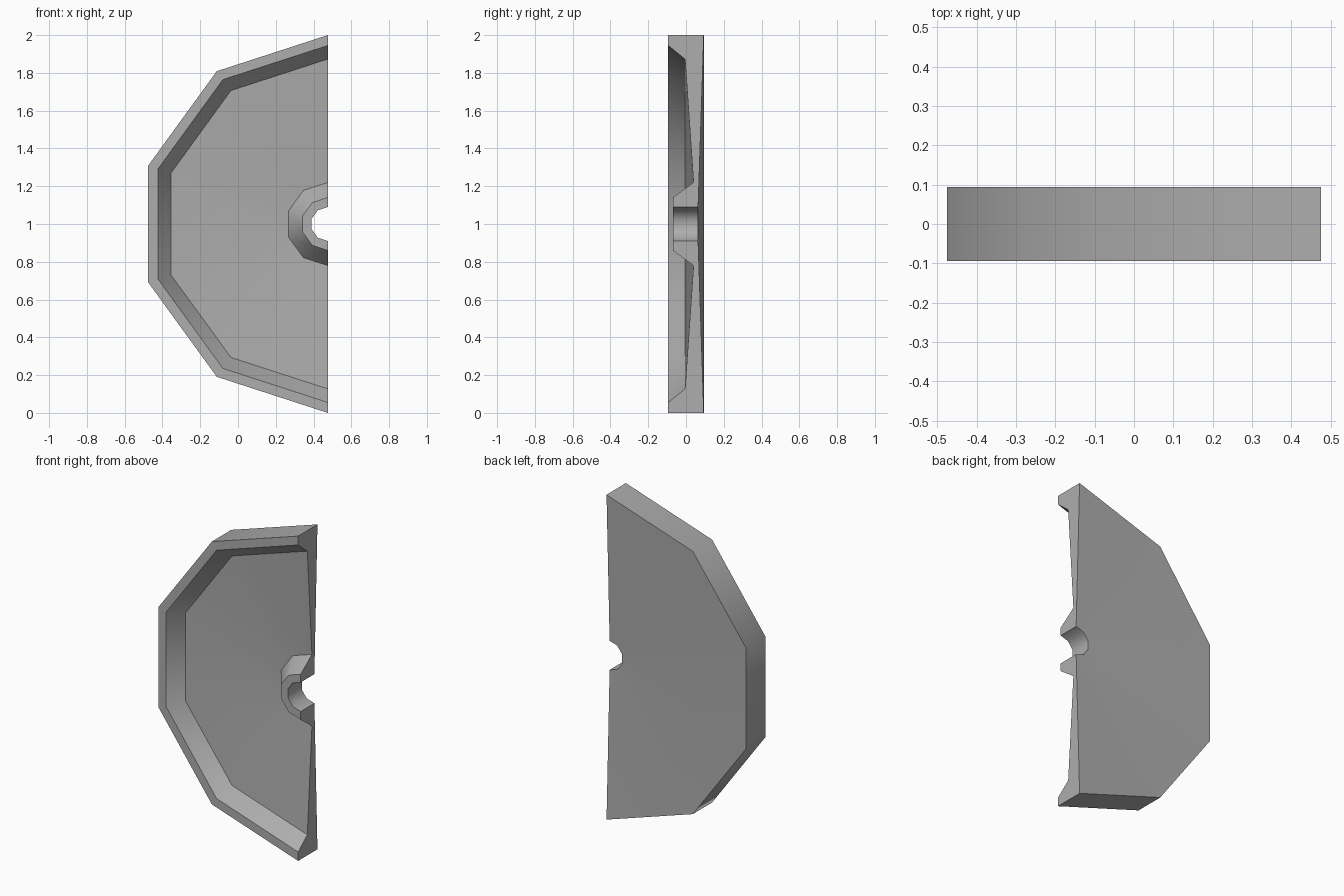
import bpy, bmesh
from math import pi, radians
from mathutils import Vector

cube = bpy.data.objects.get("Cube")
if cube:
    bpy.data.objects.remove(cube)

# Plain grey for the whole part
grey = bpy.data.materials.new("grey")
grey.use_nodes = True
colour = (0.42, 0.42, 0.42, 1)
grey.diffuse_color = colour
grey.node_tree.nodes["Principled BSDF"].inputs["Base Color"].default_value = colour

# Cross-section as (radius, y): rim, sloped inner wall, dish, hub, shallow concave back
PROFILE = [(1.0, -0.094), (0.945, -0.094), (0.873, -0.005), (0.22, 0.04),
           (0.14, -0.07), (0.09, -0.07), (0.09, 0.064), (1.0, 0.094)]
AXIS = Vector((0.4755, 0, 1))
SEGMENTS = 5

# Sweep the closed section half a turn around the hub axis
bm = bmesh.new()
verts = [bm.verts.new(AXIS + Vector((0, y, r))) for r, y in PROFILE]
edges = [bm.edges.new((a, b)) for a, b in zip(verts, verts[1:] + verts[:1])]
end = bmesh.ops.spin(bm, geom=verts + edges, cent=AXIS, axis=(0, 1, 0),
                     angle=-pi, steps=SEGMENTS)["geom_last"]

# Close both cut ends
bm.faces.new(verts)
bmesh.ops.contextual_create(bm, geom=[e for e in end if isinstance(e, bmesh.types.BMEdge)])
bmesh.ops.recalc_face_normals(bm, faces=bm.faces)

mesh = bpy.data.meshes.new("half_wheel")
bm.to_mesh(mesh)
bm.free()
mesh.materials.append(grey)
half_wheel = bpy.data.objects.new("half_wheel", mesh)
bpy.context.collection.objects.link(half_wheel)

# Smooth around the turn, crisp across the section corners
bpy.context.view_layer.objects.active = half_wheel
half_wheel.select_set(True)
bpy.ops.object.shade_smooth_by_angle(angle=radians(40))
